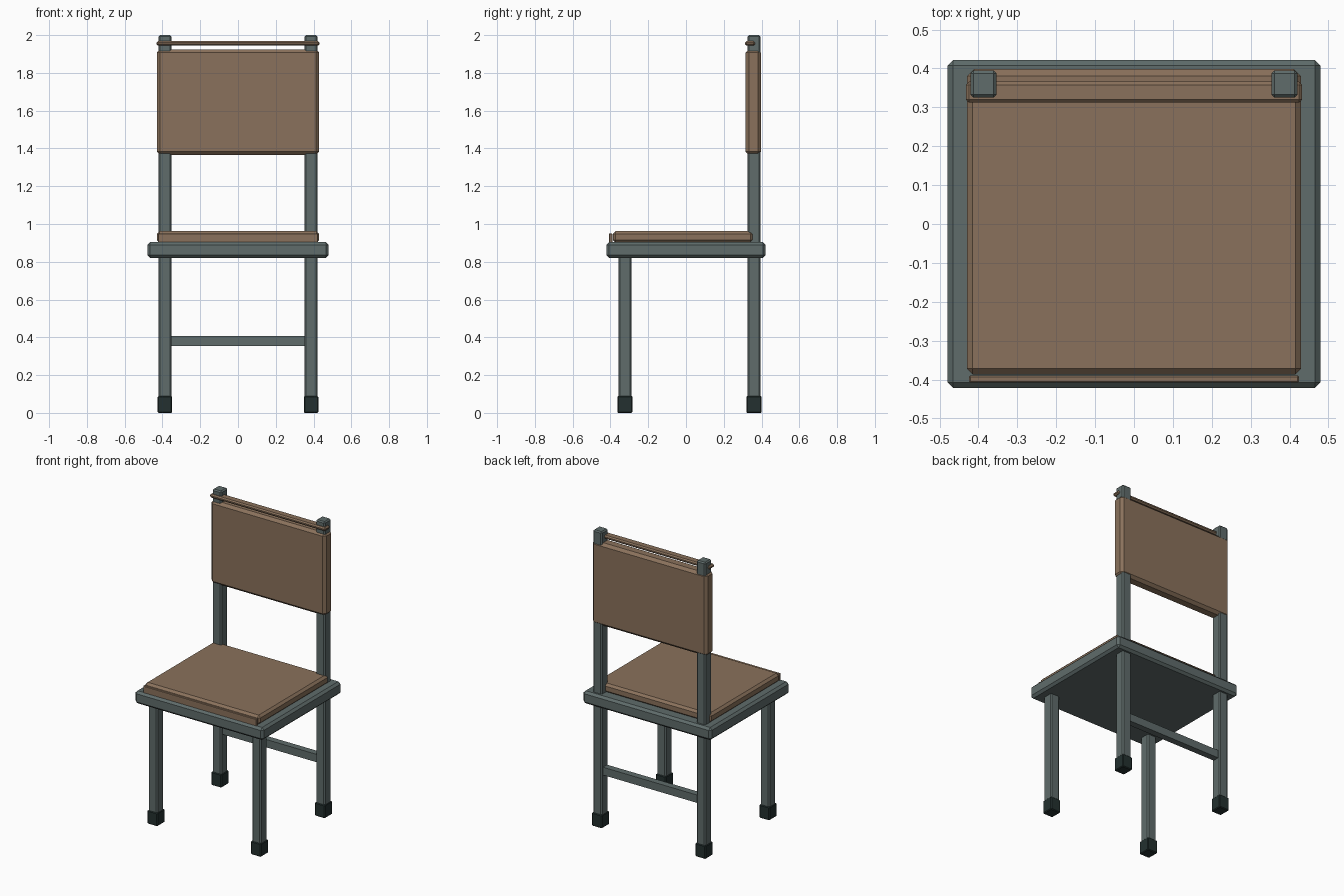
import bpy
import bmesh
from mathutils import Vector

old = bpy.data.objects.get("Cube")
if old:
    bpy.data.objects.remove(old, do_unlink=True)


def make_material(name, rgb):
    mat = bpy.data.materials.new(name)
    mat.use_nodes = True
    colour = (*rgb, 1.0)
    mat.diffuse_color = colour
    mat.node_tree.nodes["Principled BSDF"].inputs["Base Color"].default_value = colour
    return mat


steel = make_material("grey green steel", (0.115, 0.15, 0.147))
tan = make_material("tan upholstery", (0.255, 0.167, 0.106))
rubber = make_material("dark rubber", (0.017, 0.03, 0.029))


def box(name, x, y, z, mat, bevel=0.0):
    """Chamfered box spanning the given (low, high) ranges."""
    spans = (x, y, z)
    centre = Vector([(a + b) / 2 for a, b in spans])
    size = Vector([b - a for a, b in spans])
    bm = bmesh.new()
    bmesh.ops.create_cube(bm, size=1)
    bmesh.ops.scale(bm, vec=size, verts=bm.verts)
    if bevel:
        bmesh.ops.bevel(bm, geom=bm.edges[:], offset=bevel, segments=1,
                        affect='EDGES', profile=0.5)
    mesh = bpy.data.meshes.new(name)
    bm.to_mesh(mesh)
    bm.free()
    mesh.materials.append(mat)
    obj = bpy.data.objects.new(name, mesh)
    obj.location = centre
    bpy.context.collection.objects.link(obj)
    return obj


def around(c, half):
    return (c - half, c + half)


# Seat frame, cushion and front piping
box("seat_frame", around(0, 0.48), around(0, 0.422), (0.82, 0.905), steel, 0.015)
box("seat_cushion", around(0, 0.43), (-0.387, 0.357), (0.9, 0.962), tan, 0.015)
box("seat_front_piping", around(0, 0.424), (-0.408, -0.39), (0.9, 0.95), tan, 0.003)

# Legs with rubber feet; the rear pair runs up to carry the backrest
LEG_X = 0.387
for side, sign in (("left", 1), ("right", -1)):
    x = sign * LEG_X
    for end, y, top in (("front", -0.323, 0.83), ("rear", 0.36, 2.0)):
        box(f"{end}_leg_{side}", around(x, 0.034), around(y, 0.035), (0.02, top), steel, 0.008)
        box(f"{end}_foot_{side}", around(x, 0.038), around(y, 0.04), (0, 0.09), rubber, 0.005)

# Rear stretcher between the legs
box("rear_stretcher", around(0, LEG_X), around(0.36, 0.022), (0.355, 0.408), steel)

# Backrest pad and the slim rail above it
box("backrest_pad", around(0, 0.43), (0.315, 0.398), (1.365, 1.925), tan, 0.018)
box("backrest_top_rail", around(0, 0.432), (0.312, 0.366), (1.944, 1.968), tan, 0.008)
